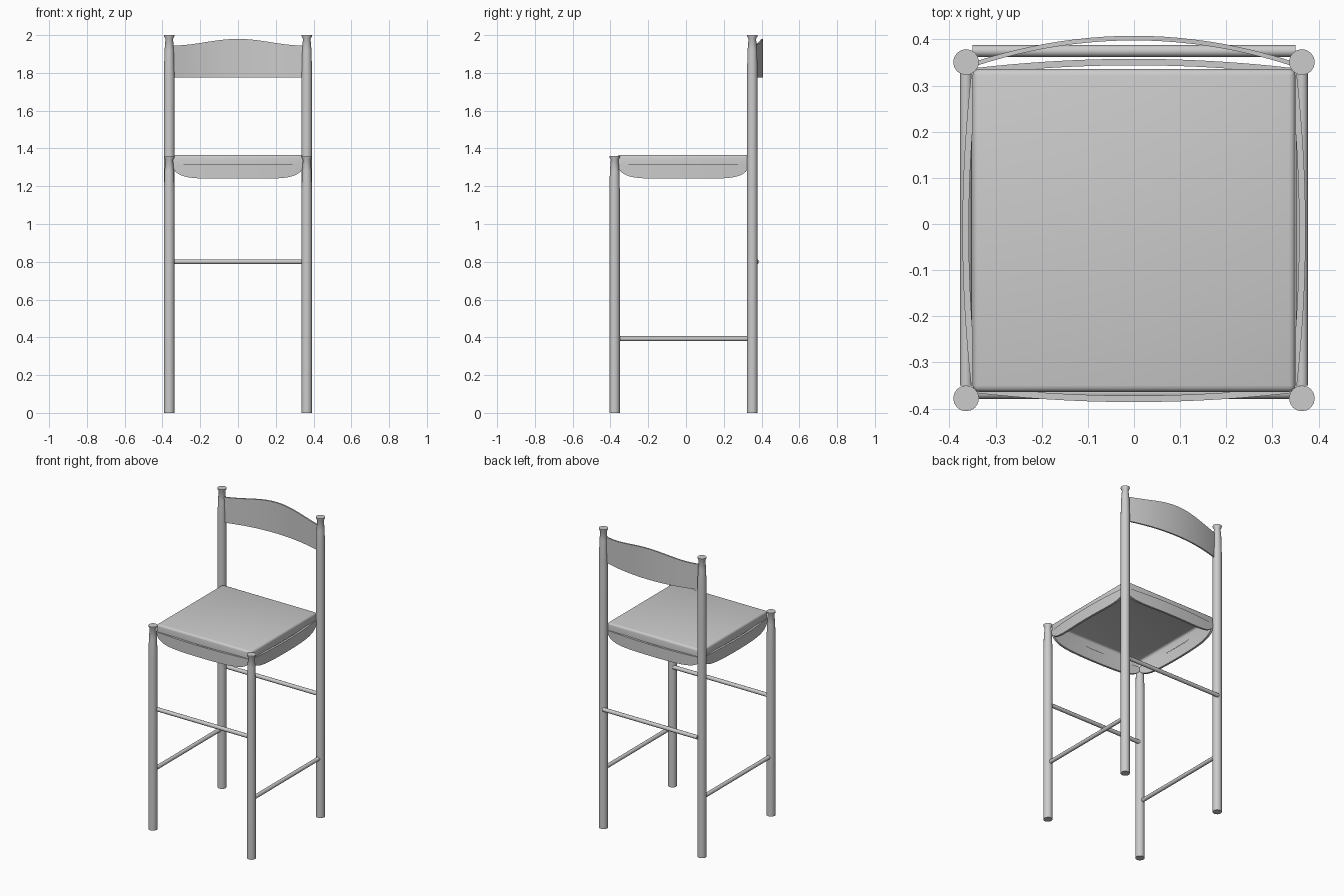
import bpy, bmesh, math
from mathutils import Vector

if "Cube" in bpy.data.objects:
    bpy.data.objects.remove(bpy.data.objects["Cube"], do_unlink=True)

grey = bpy.data.materials.new("plain grey")
grey.use_nodes = True
grey.diffuse_color = (0.6, 0.6, 0.6, 1)
grey.node_tree.nodes["Principled BSDF"].inputs["Base Color"].default_value = (0.6, 0.6, 0.6, 1)

LEG_X, FRONT_Y, BACK_Y, LEG_R = 0.364, -0.378, 0.351, 0.028
SEAT_Y = -0.014


def finish(name, bm, angle=40):
    bmesh.ops.recalc_face_normals(bm, faces=bm.faces)
    mesh = bpy.data.meshes.new(name)
    bm.to_mesh(mesh)
    bm.free()
    mesh.materials.append(grey)
    obj = bpy.data.objects.new(name, mesh)
    bpy.context.collection.objects.link(obj)
    bpy.ops.object.select_all(action="DESELECT")
    obj.select_set(True)
    bpy.context.view_layer.objects.active = obj
    bpy.ops.object.shade_smooth_by_angle(angle=math.radians(angle))
    return obj


def turned(name, start, end, profile, sides=16):
    """Round bar from start to end; profile lists (distance, radius)."""
    start, end = Vector(start), Vector(end)
    turn = (end - start).to_track_quat("Z", "Y")
    bm = bmesh.new()
    rings = []
    for dist, r in profile:
        angles = [2 * math.pi * i / sides for i in range(sides)]
        rings.append([bm.verts.new(start + turn @ Vector((r * math.cos(a), r * math.sin(a), dist)))
                      for a in angles])
    for low, high in zip(rings, rings[1:]):
        for i in range(sides):
            j = (i + 1) % sides
            bm.faces.new((low[i], low[j], high[j], high[i]))
    bm.faces.new(rings[0][::-1])
    bm.faces.new(rings[-1])
    return finish(name, bm)


def bowed_board(name, half, low, high, bow, thick, place, steps=32):
    """Board along u, bowed outward; low(u) and high(u) give its edges."""
    bm = bmesh.new()
    sections = []
    for i in range(steps + 1):
        u = -math.cos(math.pi * i / steps)
        out = bow(u)
        corners = ((out, low(u)), (out, high(u)), (out - thick, high(u)), (out - thick, low(u)))
        sections.append([bm.verts.new(place(u * half, d, z)) for d, z in corners])
    for a, b in zip(sections, sections[1:]):
        for k in range(4):
            m = (k + 1) % 4
            bm.faces.new((a[k], a[m], b[m], b[k]))
    bm.faces.new(sections[0])
    bm.faces.new(sections[-1])
    return finish(name, bm)


def leg_profile(top):
    return [(0, LEG_R), (top - 0.2, LEG_R), (top - 0.08, 0.025), (top - 0.02, 0.02),
            (top - 0.006, LEG_R), (top, LEG_R)]


# Legs and rungs, mirrored left and right
for side, x in (("left", LEG_X), ("right", -LEG_X)):
    turned(f"front_leg_{side}", (x, FRONT_Y, 0), (x, FRONT_Y, 1.36), leg_profile(1.36))
    turned(f"back_leg_{side}", (x, BACK_Y, 0), (x, BACK_Y, 2), leg_profile(2))
    turned(f"side_rung_{side}", (x, -0.35, 0.393), (x, 0.33, 0.393), [(0, 0.013), (0.68, 0.013)], 12)
for name, y in (("front_rung", -0.366), ("back_rung", 0.375)):
    turned(name, (-0.35, y, 0.8), (0.35, y, 0.8), [(0, 0.013), (0.7, 0.013)], 12)

# Cushion shell with rounded edges, hollow underneath
bm = bmesh.new()
bmesh.ops.create_cube(bm, size=1)
for v in bm.verts:
    v.co = (v.co.x * 0.7, v.co.y * 0.7 + SEAT_Y, 1.338 + v.co.z * 0.055)
bottom = [f for f in bm.faces if f.calc_center_median().z < 1.32]
bmesh.ops.delete(bm, geom=bottom, context="FACES_ONLY")
bmesh.ops.bevel(bm, geom=[e for e in bm.edges if not e.is_boundary],
                offset=0.014, segments=3, profile=0.5, affect="EDGES")
finish("seat_cushion", bm)

# Aprons under the cushion, with rounded lower corners
apron_places = {
    "front": lambda u, d, z: (u, SEAT_Y - d, z),
    "back": lambda u, d, z: (-u, SEAT_Y + d, z),
    "left": lambda u, d, z: (d, SEAT_Y + u, z),
    "right": lambda u, d, z: (-d, SEAT_Y - u, z),
}
for side, place in apron_places.items():
    bowed_board(f"apron_{side}", 0.345,
                lambda u: 1.31 - 0.07 * math.sqrt(max(0, 1 - abs(u) ** 6)),
                lambda u: 1.316, lambda u: 0.352 + 0.02 * (1 - u * u), 0.014, place)

# Curved backrest with a raised centre
bowed_board("backrest", 0.345, lambda u: 1.775,
            lambda u: 1.945 + 0.035 * (0.5 + 0.5 * math.cos(math.pi * u)),
            lambda u: 0.352 + 0.056 * (1 - u * u), 0.01,
            lambda u, d, z: (-u, d, z))
